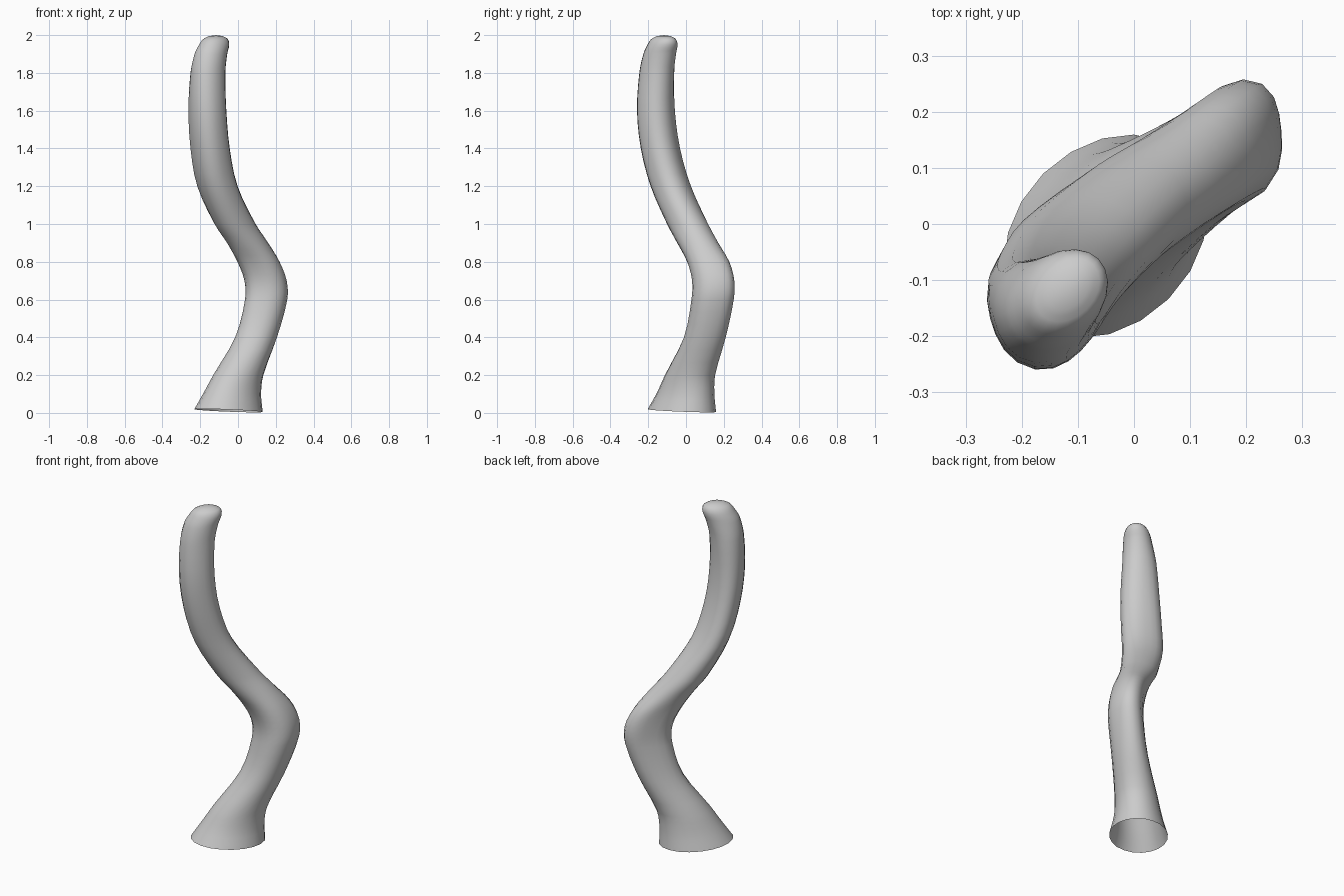
import bpy, bmesh, math

SIDES = 20      # points around the tube
STEPS = 3       # rings between key sections
R2 = math.sqrt(0.5)

# Key sections: height, centre along the lean diagonal, centre across it,
# half-length along, half-length across, lopsidedness
KEYS = [
    (0.012, -0.051, 0.020, 0.202, 0.158, 0.000),
    (0.10, -0.024, 0.020, 0.172, 0.132, 0.000),
    (0.20, 0.016, 0.014, 0.147, 0.117, 0.000),
    (0.40, 0.138, -0.005, 0.122, 0.098, 0.006),
    (0.60, 0.205, -0.018, 0.125, 0.095, 0.010),
    (0.70, 0.205, -0.014, 0.127, 0.093, 0.010),
    (0.80, 0.160, -0.004, 0.128, 0.092, 0.008),
    (0.90, 0.080, 0.008, 0.122, 0.094, 0.000),
    (1.00, -0.005, 0.022, 0.117, 0.100, -0.004),
    (1.20, -0.134, 0.026, 0.101, 0.110, -0.008),
    (1.40, -0.200, 0.014, 0.095, 0.110, -0.008),
    (1.60, -0.227, 0.006, 0.094, 0.105, -0.006),
    (1.80, -0.222, 0.006, 0.093, 0.092, -0.003),
    (1.90, -0.200, 0.003, 0.093, 0.080, 0.000),
    (1.95, -0.177, 0.001, 0.088, 0.070, 0.000),
    (1.98, -0.168, 0.000, 0.072, 0.054, 0.000),
    (1.995, -0.165, 0.000, 0.042, 0.030, 0.000),
]


def blend(p0, p1, p2, p3, t):
    """Non-uniform cubic through the key sections, using height as parameter."""
    d = p2[0] - p1[0]
    out = [p1[0] + d * t]
    for a, b, c, e in list(zip(p0, p1, p2, p3))[1:]:
        m1 = (c - a) / (p2[0] - p0[0]) * d
        m2 = (e - b) / (p3[0] - p1[0]) * d
        out.append((2*t**3 - 3*t*t + 1) * b + (t**3 - 2*t*t + t) * m1
                   + (3*t*t - 2*t**3) * c + (t**3 - t*t) * m2)
    return out


sections = []
for i in range(len(KEYS) - 1):
    quad = (KEYS[max(i - 1, 0)], KEYS[i], KEYS[i + 1], KEYS[min(i + 2, len(KEYS) - 1)])
    sections += [blend(*quad, s / STEPS) for s in range(STEPS)]
sections.append(KEYS[-1])

# Curved stalk: stacked rings, open at the base and rounded at the tip
bm = bmesh.new()
rings = []
for z, u, v, a, b, t in sections:
    tilt = -0.05 * max(0.0, 1 - z / 0.15)      # slightly slanted base rim
    ring = []
    for k in range(SIDES):
        f = 2 * math.pi * k / SIDES
        egg = t * math.sin(3 * f)
        pu = u + (a + egg) * math.cos(f)
        pv = v + (b + egg) * math.sin(f)
        ring.append(bm.verts.new(((pu - pv) * R2, (pu + pv) * R2, z + tilt * (pu - u))))
    rings.append(ring)
for lo, hi in zip(rings, rings[1:]):
    for k in range(SIDES):
        n = (k + 1) % SIDES
        bm.faces.new((lo[k], lo[n], hi[n], hi[k]))
tip = bm.verts.new((-0.165 * R2, -0.165 * R2, 2.0))
for k in range(SIDES):
    bm.faces.new((rings[-1][k], rings[-1][(k + 1) % SIDES], tip))
for face in bm.faces:
    face.smooth = True

mesh = bpy.data.meshes.new("curved_stalk")
bm.to_mesh(mesh)
bm.free()
stalk = bpy.data.objects.new("curved_stalk", mesh)
bpy.context.collection.objects.link(stalk)
